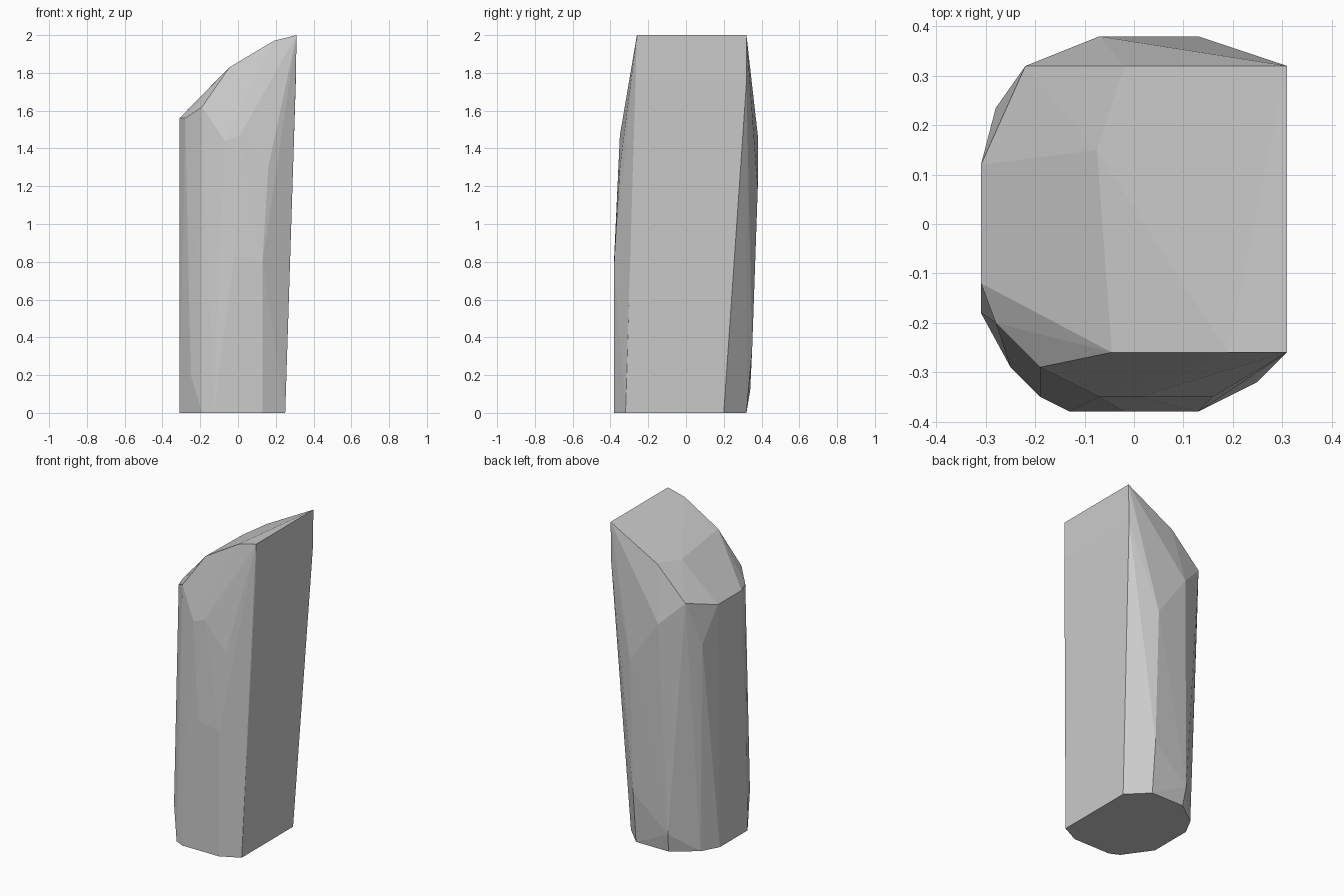
import bpy
import bmesh

# Remove only the default cube
default_cube = bpy.data.objects.get("Cube")
if default_cube is not None:
    bpy.data.objects.remove(default_cube, do_unlink=True)

UNIT = 0.01  # outlines below are in hundredths


def make_material(name, colour):
    material = bpy.data.materials.new(name)
    material.use_nodes = True
    material.diffuse_color = colour
    shader = material.node_tree.nodes.get("Principled BSDF")
    shader.inputs["Base Color"].default_value = colour
    shader.inputs["Roughness"].default_value = 0.9
    return material


def make_chiselled_rock(name, corners, material):
    """Wrap corner points in a faceted convex skin and merge flat faces."""
    bm = bmesh.new()
    for corner in corners:
        bm.verts.new([value * UNIT for value in corner])
    hull = bmesh.ops.convex_hull(bm, input=bm.verts[:], use_existing_faces=False)
    unused = set(hull["geom_interior"]) | set(hull["geom_unused"])
    loose = [item for item in unused if isinstance(item, bmesh.types.BMVert)]
    bmesh.ops.delete(bm, geom=loose, context="VERTS")
    bmesh.ops.dissolve_limit(bm, angle_limit=0.01, verts=bm.verts[:], edges=bm.edges[:])
    bmesh.ops.recalc_face_normals(bm, faces=bm.faces[:])
    mesh = bpy.data.meshes.new(name)
    bm.to_mesh(mesh)
    bm.free()
    mesh.materials.append(material)
    rock = bpy.data.objects.new(name, mesh)
    bpy.context.collection.objects.link(rock)
    return rock


# Flat footprint, as x and y
footprint = [(25, 20), (13, 32), (-10, 32), (-25, 21), (-31, 10),
             (-31, -18), (-19, -35), (-13, -38), (13, -38), (25, -32)]
corners = [(x, y, 0) for x, y in footprint]

# Chipped shoulders on the front and back
corners += [(-25, -29, 20), (13, -38, 80), (-2, -38, 83),
            (16, -35, 130), (-7, -35, 144), (1, -35, 147)]
corners += [(13, 35, 33), (-11, 34, 12), (13, 38, 119),
            (-7, 38, 147), (-28, 23.5, 134)]

# Slanted crown, rising to the straight edge on the left
corners += [(-31, -12, 156), (-31, 12, 156), (-28, -20, 156),
            (-19, -29, 162), (-22, 32, 162), (-4.5, -26, 183),
            (-7.5, 15, 180), (-2, 32, 182), (19, -26, 197)]
for height, reach in ((175, 30.6), (200, 31)):
    corners += [(reach, -26, height), (reach, 32, height)]

stone_grey = make_material("stone grey", (0.6, 0.6, 0.6, 1.0))
make_chiselled_rock("standing_rock", corners, stone_grey)
